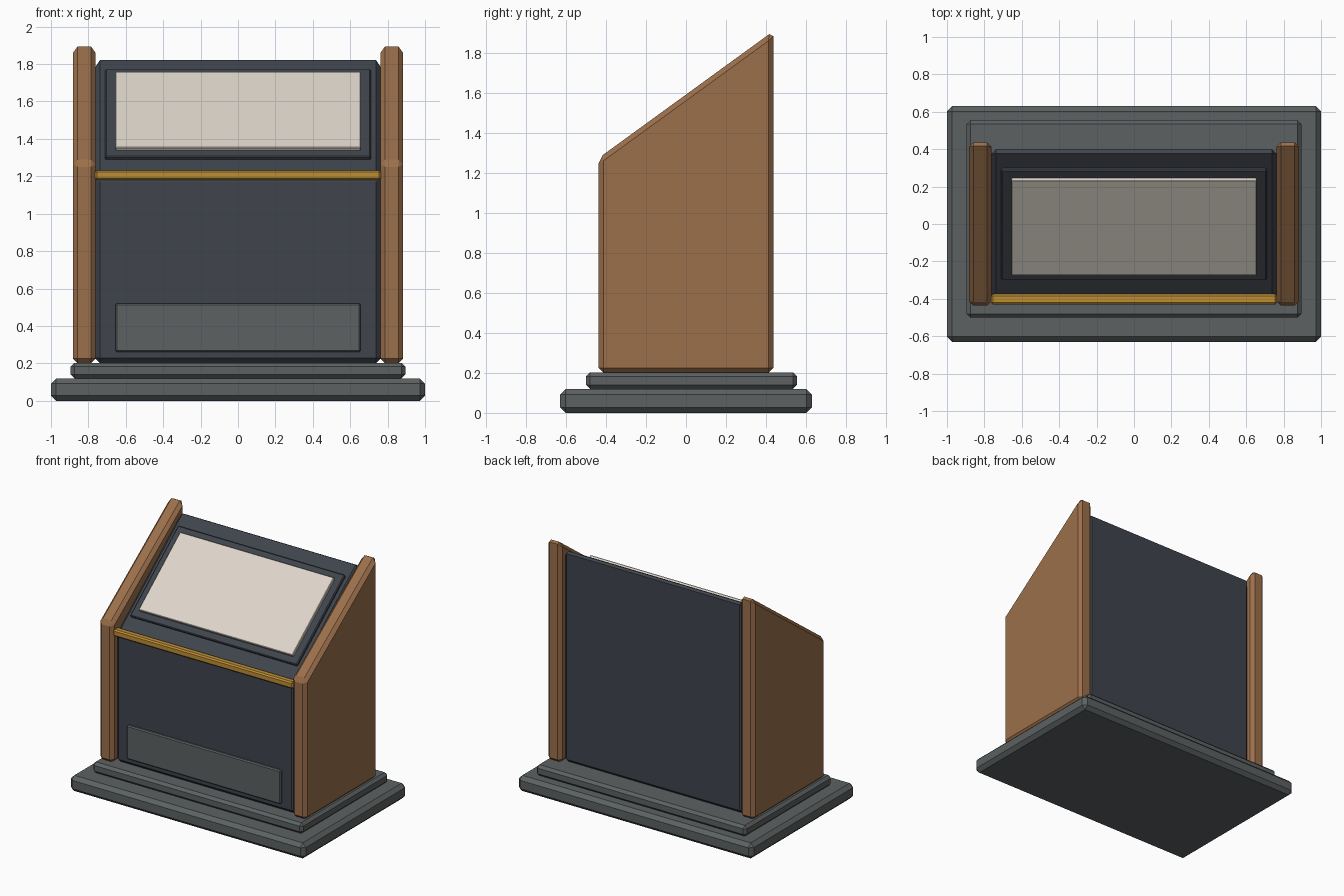
import bpy, bmesh, math
from mathutils import Matrix, Vector

if "Cube" in bpy.data.objects:
    bpy.data.objects.remove(bpy.data.objects["Cube"], do_unlink=True)


def material(name, rgb):
    m = bpy.data.materials.new(name)
    m.use_nodes = True
    color = (*rgb, 1)
    m.diffuse_color = color
    m.node_tree.nodes["Principled BSDF"].inputs["Base Color"].default_value = color
    return m


STONE = material("grey stone", (0.107, 0.12, 0.122))
WOOD = material("warm wood", (0.33, 0.16, 0.07))
NAVY = material("dark slate", (0.05, 0.058, 0.073))
GOLD = material("brass", (0.51, 0.27, 0.035))
CREAM = material("cream", (0.73, 0.67, 0.59))


def finish(name, bm, mat, bevel):
    """Turn a bmesh into an object with chamfered edges."""
    bmesh.ops.recalc_face_normals(bm, faces=bm.faces)
    mesh = bpy.data.meshes.new(name)
    bm.to_mesh(mesh)
    bm.free()
    mesh.materials.append(mat)
    obj = bpy.data.objects.new(name, mesh)
    bpy.context.collection.objects.link(obj)
    mod = obj.modifiers.new("chamfer", "BEVEL")
    mod.width = bevel
    mod.segments = 1
    mod.limit_method = "ANGLE"
    mod.angle_limit = math.radians(20)
    return obj


def box(name, lo, hi, mat, bevel):
    lo, hi = Vector(lo), Vector(hi)
    bm = bmesh.new()
    bmesh.ops.create_cube(bm, size=1)
    bmesh.ops.scale(bm, vec=hi - lo, verts=bm.verts)
    bmesh.ops.translate(bm, vec=(lo + hi) / 2, verts=bm.verts)
    return finish(name, bm, mat, bevel)


def side_profile(name, x0, x1, depth, front_z, back_z, mat, bevel):
    """Extrude a sloping-top side outline across x."""
    outline = [(-depth, 0.2), (depth, 0.2), (depth, back_z), (-depth, front_z)]
    bm = bmesh.new()
    face = bm.faces.new([bm.verts.new((x0, y, z)) for y, z in outline])
    out = bmesh.ops.extrude_face_region(bm, geom=[face])
    moved = [v for v in out["geom"] if isinstance(v, bmesh.types.BMVert)]
    bmesh.ops.translate(bm, vec=(x1 - x0, 0, 0), verts=moved)
    return finish(name, bm, mat, bevel)


# Stepped plinth
box("base_plinth", (-1, -0.63, 0), (1, 0.63, 0.12), STONE, 0.028)
box("upper_plinth", (-0.895, -0.5, 0.12), (0.895, 0.555, 0.203), STONE, 0.02)

# Cabinet with sloping top, between two wooden side panels
side_profile("cabinet_body", -0.765, 0.765, 0.4, 1.2, 1.84, NAVY, 0.028)
for side, s in (("left", 1), ("right", -1)):
    side_profile(side + "_side_panel", s * 0.762, s * 0.882, 0.437, 1.275, 1.91, WOOD, 0.025)

# Front trim and lower plate
box("brass_rail", (-0.765, -0.43, 1.18), (0.765, -0.375, 1.232), GOLD, 0.01)
box("lower_front_plate", (-0.655, -0.42, 0.26), (0.655, -0.39, 0.52), STONE, 0.008)

# Display frame and sheet lying on the sloping top
slope = Matrix.Translation((0, 0, 1.52)) @ Matrix.Rotation(math.atan(0.8), 4, "X")
frame = box("display_frame", (-0.71, -0.37, -0.02), (0.71, 0.382, 0.02), NAVY, 0.006)
sheet = box("display_sheet", (-0.655, -0.318, 0.015), (0.655, 0.33, 0.043), CREAM, 0.004)
for obj in (frame, sheet):
    obj.matrix_world = slope
